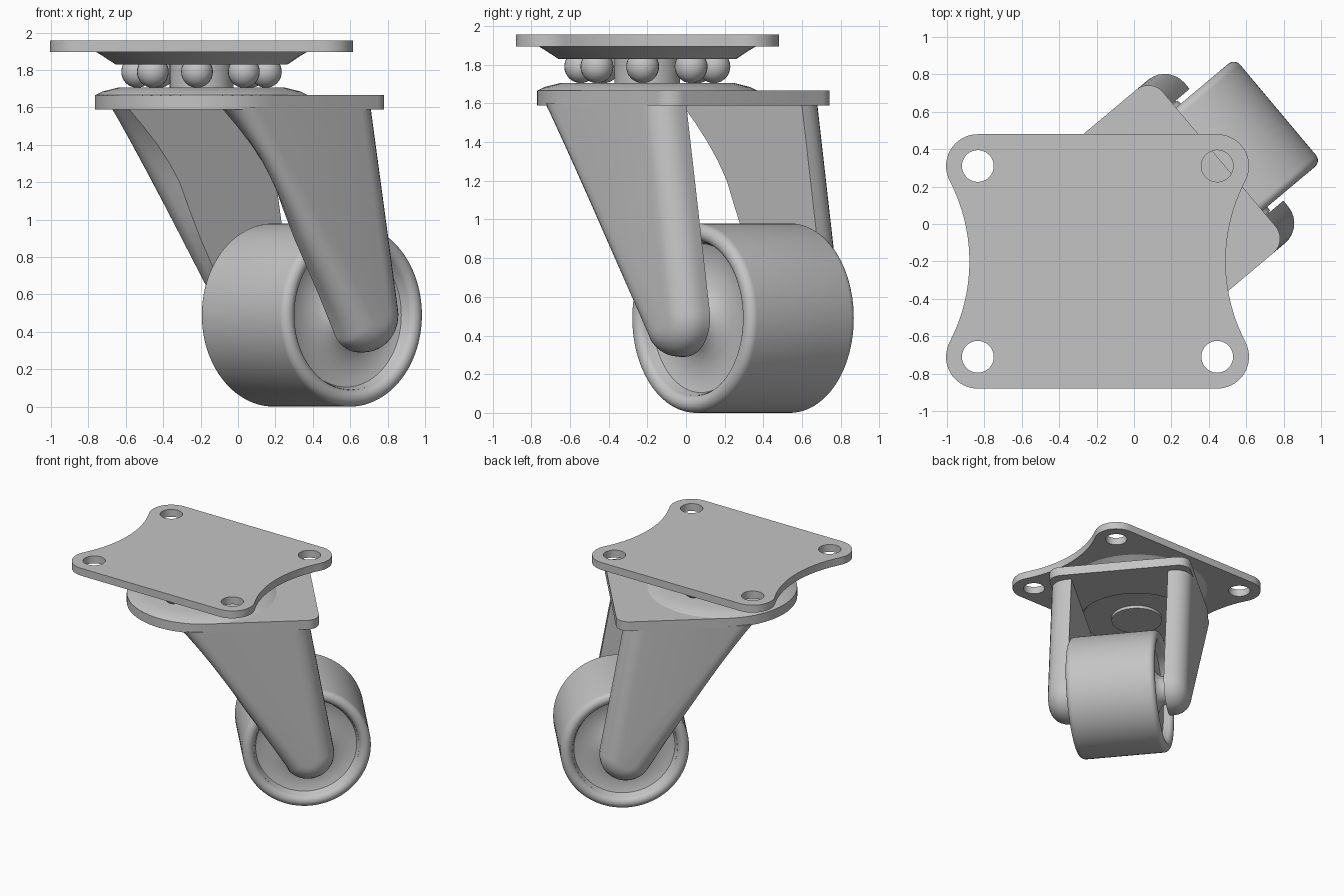
import bpy, bmesh
from math import sin, cos, radians, pi, atan2, hypot
from mathutils import Matrix

cube = bpy.data.objects.get("Cube")
if cube:
    bpy.data.objects.remove(cube)

steel = bpy.data.materials.new("grey_steel")
steel.use_nodes = True
GREY = (0.55, 0.55, 0.55, 1)
steel.diffuse_color = GREY
steel.node_tree.nodes["Principled BSDF"].inputs["Base Color"].default_value = GREY

# Swivel axis position, and the fork frame turned around it
PIVOT = Matrix.Translation((-0.195, -0.2, 0))
FORK = PIVOT @ Matrix.Rotation(radians(40), 4, 'Z')
TRAIL, AXLE_Z = 0.77, 0.49
AXLE = FORK @ Matrix.Translation((TRAIL, 0, AXLE_Z)) @ Matrix.Rotation(pi / 2, 4, 'X')


def finish(name, bm, matrix):
    bmesh.ops.recalc_face_normals(bm, faces=bm.faces)
    mesh = bpy.data.meshes.new(name)
    bm.to_mesh(mesh)
    bm.free()
    mesh.materials.append(steel)
    obj = bpy.data.objects.new(name, mesh)
    bpy.context.collection.objects.link(obj)
    obj.matrix_world = matrix
    bpy.ops.object.select_all(action='DESELECT')
    obj.select_set(True)
    bpy.context.view_layer.objects.active = obj
    bpy.ops.object.shade_smooth_by_angle(angle=radians(32))
    return obj


def arc(cx, cy, r, start, end, steps):
    angles = [radians(start + (end - start) * i / steps) for i in range(steps + 1)]
    return [(cx + r * cos(a), cy + r * sin(a)) for a in angles]


def lathe(name, profile, matrix, steps=64):
    """Spin (radius, height) points around z."""
    bm = bmesh.new()
    verts = [bm.verts.new((r, 0, h)) for r, h in profile]
    edges = [bm.edges.new(pair) for pair in zip(verts, verts[1:])]
    bmesh.ops.spin(bm, geom=verts + edges, axis=(0, 0, 1), cent=(0, 0, 0),
                   angle=2 * pi, steps=steps)
    bmesh.ops.remove_doubles(bm, verts=bm.verts, dist=0.0005)
    return finish(name, bm, matrix)


def plate(name, loops, z0, z1, matrix):
    """Flat plate from an outline followed by its hole loops."""
    bm = bmesh.new()
    edges = []
    for loop in loops:
        vs = [bm.verts.new((x, y, z0)) for x, y in loop]
        edges += [bm.edges.new((vs[i - 1], vs[i])) for i in range(len(vs))]
    bmesh.ops.triangle_fill(bm, edges=edges, use_beauty=True)
    ext = bmesh.ops.extrude_face_region(bm, geom=bm.faces[:], use_keep_orig=True)
    top = [g for g in ext["geom"] if isinstance(g, bmesh.types.BMVert)]
    bmesh.ops.translate(bm, verts=top, vec=(0, 0, z1 - z0))
    return finish(name, bm, matrix)


# Mounting plate: rounded corners, waisted sides, four bolt holes
HX, HY, CORNER, WAIST, SWEEP = 0.64, 0.51, 0.17, 0.685, 0.93
mid = WAIST + SWEEP
tilt = atan2(HY, mid - HX) * 180 / pi
quarter = arc(HX, HY, CORNER, 90, -tilt, 18) + arc(mid, 0, SWEEP, 180 - tilt, 180, 10)[1:]
half = quarter + [(x, -y) for x, y in reversed(quarter[:-1])]
outline = half + [(-x, -y) for x, y in half]
holes = [arc(sx * HX, sy * HY, 0.085, 0, 350, 35) for sx in (1, -1) for sy in (1, -1)]
plate("mounting_plate", [outline] + holes, 1.895, 1.957, PIVOT)

# Swivel bearing: upper race, stem, balls, lower race and rivet
lathe("upper_race", [(0, 1.9), (0.57, 1.9), (0.53, 1.876), (0.46, 1.83), (0, 1.83)], PIVOT)
lathe("swivel_stem", [(0, 1.69), (0.17, 1.69), (0.17, 1.84), (0, 1.84)], PIVOT)
for i in range(8):
    a = radians(45 * i - 4)
    bm = bmesh.new()
    bmesh.ops.create_uvsphere(bm, u_segments=24, v_segments=16, radius=0.085)
    finish(f"bearing_ball_{i + 1}", bm,
           PIVOT @ Matrix.Translation((0.345 * cos(a), 0.345 * sin(a), 1.79)))
lathe("lower_race", [(0, 1.635), (0.43, 1.635), (0.47, 1.59), (0.5, 1.63), (0.57, 1.665),
                     (0.53, 1.685), (0.45, 1.705), (0, 1.705)], PIVOT)
lathe("rivet_head", [(0, 1.64), (0.2, 1.64), (0.2, 1.61), (0, 1.61)], PIVOT)

# Fork plate: round at the swivel, square with rounded corners over the wheel
fork_outline = (arc(0, 0, 0.57, 90, 270, 36) + arc(0.75, -0.47, 0.1, -90, 0, 8)
                + arc(0.75, 0.47, 0.1, 0, 90, 8))
plate("fork_plate", [fork_outline, arc(0, 0, 0.47, 0, 354, 59)], 1.59, 1.667, FORK)


# Fork legs: tapered slabs with a soft outer edge and a curved inner back edge
def leg(name, side):
    rear = [(1.6, 0.06), (1.5, 0.1), (1.4, 0.13), (1.3, 0.145), (1.2, 0.145),
            (1.05, 0.11), (0.9, 0.08), (0.6, 0.04)]
    straight = [(-0.25 + (1.6 - z) * 0.699, z) for z, _ in rear]
    curved = [(u + bulge, z) for (u, z), (_, bulge) in zip(straight, rear)]
    rest = arc(TRAIL, AXLE_Z, 0.2, 215, 370, 20) + [(0.777, 1.6)]
    bm = bmesh.new()
    inner = [bm.verts.new((u, side * 0.39, z)) for u, z in curved + rest]
    outer = [bm.verts.new((u, side * 0.57, z)) for u, z in straight + rest]
    bm.faces.new(inner)
    bm.faces.new(outer)
    for i in range(len(inner)):
        bm.faces.new((inner[i - 1], inner[i], outer[i], outer[i - 1]))
    bmesh.ops.recalc_face_normals(bm, faces=bm.faces)
    soft = [bm.edges.get(pair) for pair in zip(outer, outer[1:])]
    bmesh.ops.bevel(bm, geom=soft, offset=0.14, offset_type='OFFSET', segments=7,
                    profile=0.5, affect='EDGES', clamp_overlap=False)
    return finish(name, bm, FORK)


leg("left_fork_leg", -1)
leg("right_fork_leg", 1)

# Wheel: rounded tread and lip, dished sides rising to a hub
side = [(0, 0.385), (0.11, 0.385), (0.115, 0.35), (0.14, 0.315), (0.19, 0.285), (0.26, 0.27),
        (0.34, 0.272), (0.385, 0.285), (0.4, 0.325)]
side += arc(0.445, 0.315, 0.045, 170, 0, 14)
lathe("wheel", side + [(r, -h) for r, h in reversed(side)], AXLE, 96)
lathe("axle", [(0, -0.45), (0.1, -0.45), (0.1, 0.45), (0, 0.45)], AXLE, 32)
